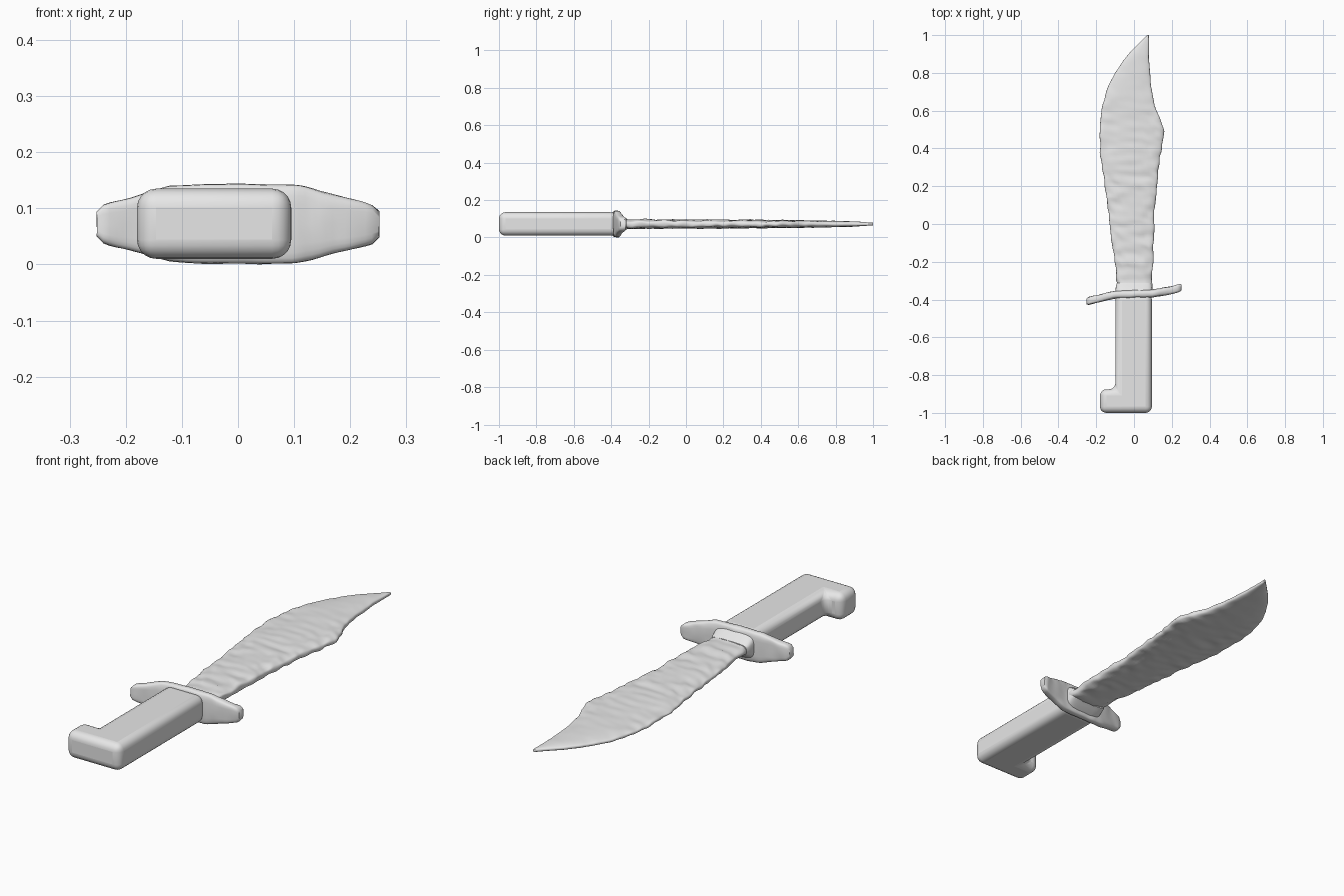
import bpy, bmesh, math
from mathutils import Vector, noise

if "Cube" in bpy.data.objects:
    bpy.data.objects.remove(bpy.data.objects["Cube"])

ZC = 0.072  # height of the knife's mid plane

steel = bpy.data.materials.new("plain_grey")
steel.diffuse_color = (0.8, 0.8, 0.8, 1)
steel.use_nodes = True
steel.node_tree.nodes["Principled BSDF"].inputs["Base Color"].default_value = steel.diffuse_color


def finish(name, bm, angle=40):
    bmesh.ops.recalc_face_normals(bm, faces=bm.faces)
    me = bpy.data.meshes.new(name)
    bm.to_mesh(me)
    bm.free()
    ob = bpy.data.objects.new(name, me)
    bpy.context.collection.objects.link(ob)
    me.materials.append(steel)
    bpy.ops.object.select_all(action='DESELECT')
    ob.select_set(True)
    bpy.context.view_layer.objects.active = ob
    bpy.ops.object.shade_smooth_by_angle(angle=math.radians(angle))
    return ob


def loft(name, rings, angle=40):
    bm = bmesh.new()
    loops = [[bm.verts.new(p) for p in r] for r in rings]
    n = len(loops[0])
    for a, b in zip(loops, loops[1:]):
        for i in range(n):
            j = (i + 1) % n
            bm.faces.new((a[i], a[j], b[j], b[i]))
    bm.faces.new(loops[0])
    bm.faces.new(loops[-1])
    return finish(name, bm, angle)


def lerp(table, t):
    """Piecewise linear lookup in a list of (t, value)."""
    for (a, va), (b, vb) in zip(table, table[1:]):
        if t <= b:
            return va + (vb - va) * max(0, (t - a) / (b - a))
    return table[-1][1]


def rounded(t, power):
    """Point on a unit superellipse."""
    c, s = math.cos(t), math.sin(t)
    return (math.copysign(abs(c) ** (2 / power), c),
            math.copysign(abs(s) ** (2 / power), s))


def rough(p, amount):
    """Small hammered unevenness."""
    q = Vector((p[0] * 22 + p[1] * 8, p[1] * 22, p[2] * 22))
    return Vector(p) + noise.noise_vector(q) * amount


# Blade: curved belly on the left, angled clipped spine on the right
belly = [(-.36, -.09), (-.22, -.10), (-.085, -.12), (.05, -.132), (.18, -.15),
         (.31, -.17), (.38, -.177), (.445, -.18), (.52, -.179), (.58, -.174),
         (.64, -.164), (.70, -.148), (.75, -.127), (.80, -.10), (.86, -.06),
         (.91, -.02), (.96, .03), (1.0, .07)]
spine = [(-.36, .095), (-.19, .10), (-.03, .105), (.13, .115), (.29, .13),
         (.42, .15), (.50, .16), (.56, .14), (.63, .11), (.735, .09),
         (.87, .079), (1.0, .079)]
thick = [(-.36, .025), (.3, .022), (.7, .019), (.9, .014), (1.0, .007)]
rings = []
ROWS, SIDES = 110, 36
for k in range(ROWS + 1):
    y = -.36 + 1.36 * k / ROWS
    l, r, h = lerp(belly, y), lerp(spine, y), lerp(thick, y)
    amount = .008 * lerp([(-.36, 1), (.5, .8), (.75, .25), (1, 0)], y)
    ring = []
    for i in range(SIDES):
        c, s = rounded(2 * math.pi * i / SIDES, 3.2)
        x = (l + r) / 2 + c * (r - l) / 2
        edge = .72 + .28 * min(1, (c + 1) * 1.3)  # thinner towards the belly
        ring.append(rough((x, y, ZC + s * h * edge), amount))
    rings.append(ring)
loft("blade", rings, 60)

# Guard: slanted, gently curved bar, tallest in the middle
centre = [(-.252, -.41), (-.19, -.395), (-.1, -.374), (0, -.370), (.1, -.368),
          (.19, -.352), (.252, -.336)]
height = [(-.252, .03), (-.235, .036), (-.12, .068), (-.09, .071),
          (.1, .071), (.13, .064), (.235, .037), (.252, .03)]
rings = []
for k in range(43):
    x = -.252 + .504 * k / 42
    end = .75 if k in (0, 42) else 1
    ring = []
    for i in range(24):
        c, s = rounded(2 * math.pi * i / 24, 4)
        p = (x, lerp(centre, x) + c * .021 * end, ZC + s * lerp(height, x) * end)
        ring.append(rough(p, .003))
    rings.append(ring)
loft("guard", rings, 50)

# Bolster: short taper from the guard onto the blade
rings = []
for y, w, h in [(-.37, .10, .062), (-.348, .098, .052), (-.325, .095, .034), (-.312, .09, .025)]:
    ring = []
    for i in range(32):
        c, s = rounded(2 * math.pi * i / 32, 4)
        ring.append((c * w, y, ZC + s * h))
    rings.append(ring)
loft("bolster", rings)

# Grip with a hooked pommel: extruded outline with rounded edges
outline = [(-.18, -1.0), (.095, -1.0), (.095, -.37), (-.098, -.37),
           (-.098, -.875), (-.18, -.875)]
bm = bmesh.new()
base = bm.faces.new([bm.verts.new((x, y, .01)) for x, y in outline])
top = bmesh.ops.extrude_face_region(bm, geom=[base])["geom"]
bmesh.ops.translate(bm, vec=(0, 0, .125),
                    verts=[v for v in top if isinstance(v, bmesh.types.BMVert)])
grip = finish("grip", bm)
bevel = grip.modifiers.new("round_edges", 'BEVEL')
bevel.width = .034
bevel.segments = 5
bevel.limit_method = 'NONE'
bpy.ops.object.modifier_apply(modifier=bevel.name)
bpy.ops.object.shade_smooth_by_angle(angle=math.radians(40))
